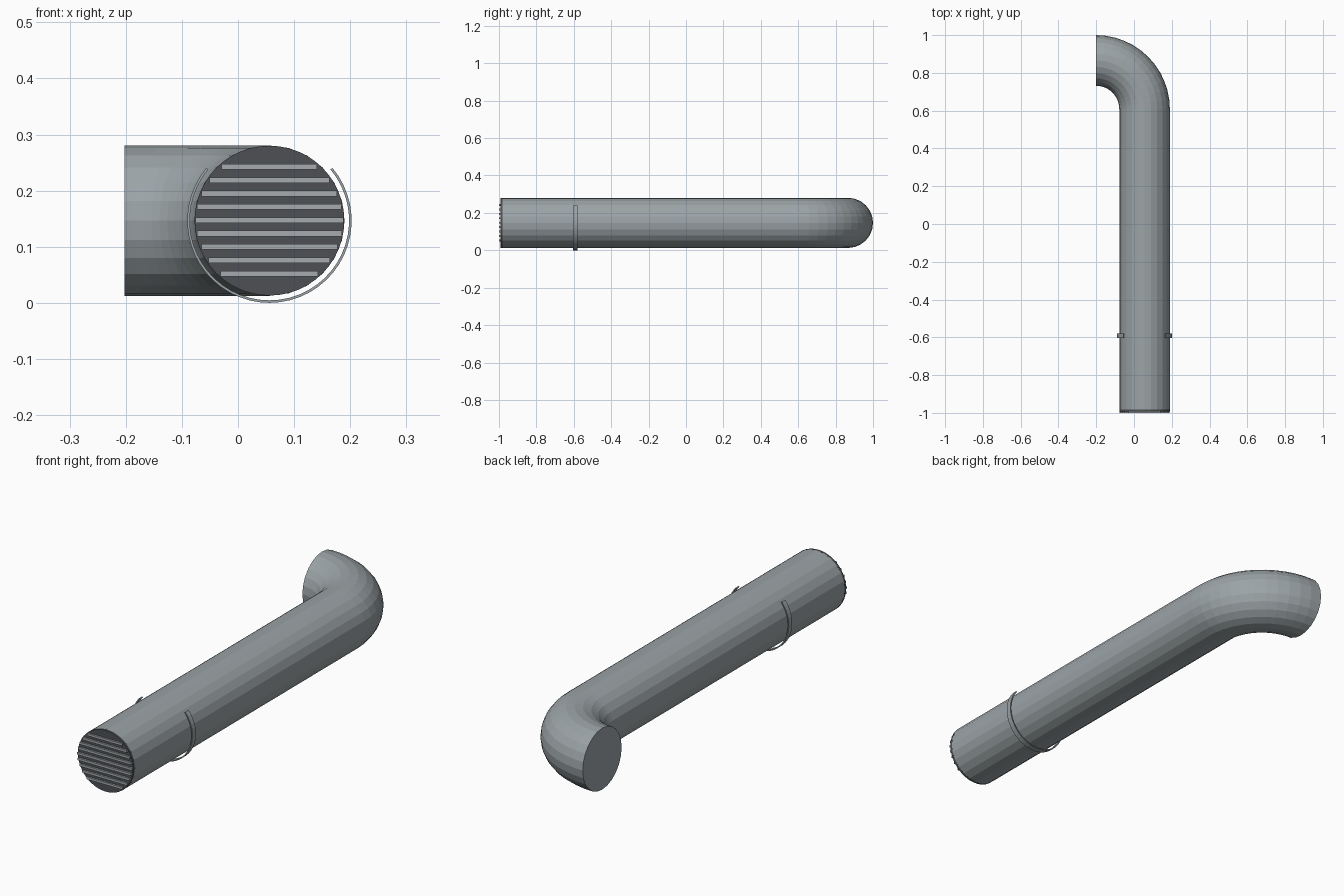
import bpy, bmesh, math
from mathutils import Vector

if "Cube" in bpy.data.objects:
    bpy.data.objects.remove(bpy.data.objects["Cube"])

CX, CZ, R = 0.056, 0.1465, 0.134      # pipe axis and radius
SIDES = 24
BEND_R = 0.258                        # elbow centreline radius


def material(name, rgb):
    m = bpy.data.materials.new(name)
    m.diffuse_color = (*rgb, 1)
    m.use_nodes = True
    m.node_tree.nodes["Principled BSDF"].inputs["Base Color"].default_value = m.diffuse_color
    return m


pipe_grey = material("pipe grey", (0.33, 0.37, 0.385))
slat_grey = material("slat grey", (0.38, 0.405, 0.42))
dark_grey = material("dark grey", (0.075, 0.081, 0.09))


def loft(name, rings, mat, closed=False):
    """Skin consecutive rings of points, capping the ends or joining them."""
    bm = bmesh.new()
    vs = [[bm.verts.new(p) for p in ring] for ring in rings]
    n = len(rings[0])
    for a, b in zip(vs, vs[1:]):
        for i in range(n):
            j = (i + 1) % n
            bm.faces.new((a[i], a[j], b[j], b[i]))
    bm.faces.new(vs[0])
    bm.faces.new(vs[-1])
    bmesh.ops.recalc_face_normals(bm, faces=bm.faces)
    me = bpy.data.meshes.new(name)
    bm.to_mesh(me)
    bm.free()
    me.materials.append(mat)
    ob = bpy.data.objects.new(name, me)
    bpy.context.collection.objects.link(ob)
    return ob


def circle(centre, side, radius, n=SIDES):
    """Ring around a centre, spanned by a horizontal side vector and z."""
    up = Vector((0, 0, 1))
    return [centre + radius * (side * math.cos(t) + up * math.sin(t))
            for t in (2 * math.pi * i / n for i in range(n))]


# Straight pipe running into a quarter elbow
rings = [circle(Vector((CX, -0.982, CZ)), Vector((1, 0, 0)), R)]
pivot = Vector((CX - BEND_R, 1.0 - R - BEND_R, CZ))
for k in range(13):
    a = math.radians(90 * k / 12)
    side = Vector((math.cos(a), math.sin(a), 0))
    rings.append(circle(pivot + side * BEND_R, side, R))
loft("bent_pipe", rings, pipe_grey)

# Dark backing disc behind the grille
loft("grille_backing",
     [circle(Vector((CX, y, CZ)), Vector((1, 0, 0)), 0.1335, 48)
      for y in (-0.992, -0.982)], dark_grey)

# Horizontal grille slats trimmed to the circle
for k in range(-4, 5):
    z = CZ + 0.0008 + k * 0.0238
    h = 0.005
    w = math.sqrt(0.132 ** 2 - (abs(z - CZ) + h) ** 2)
    loft("grille_slat",
         [[(CX - w, y, z - h), (CX + w, y, z - h),
           (CX + w, y, z + h), (CX - w, y, z + h)]
          for y in (-1.0, -0.992)], slat_grey)

# Open spring clip cradling the pipe from below
clip = []
for k in range(37):
    a = math.radians(140 + 260 * k / 36)
    clip.append([(CX + r * math.cos(a), y, CZ + r * math.sin(a))
                 for r, y in ((0.142, -0.603), (0.1465, -0.603),
                              (0.1465, -0.579), (0.142, -0.579))])
loft("pipe_clip", clip, pipe_grey)
